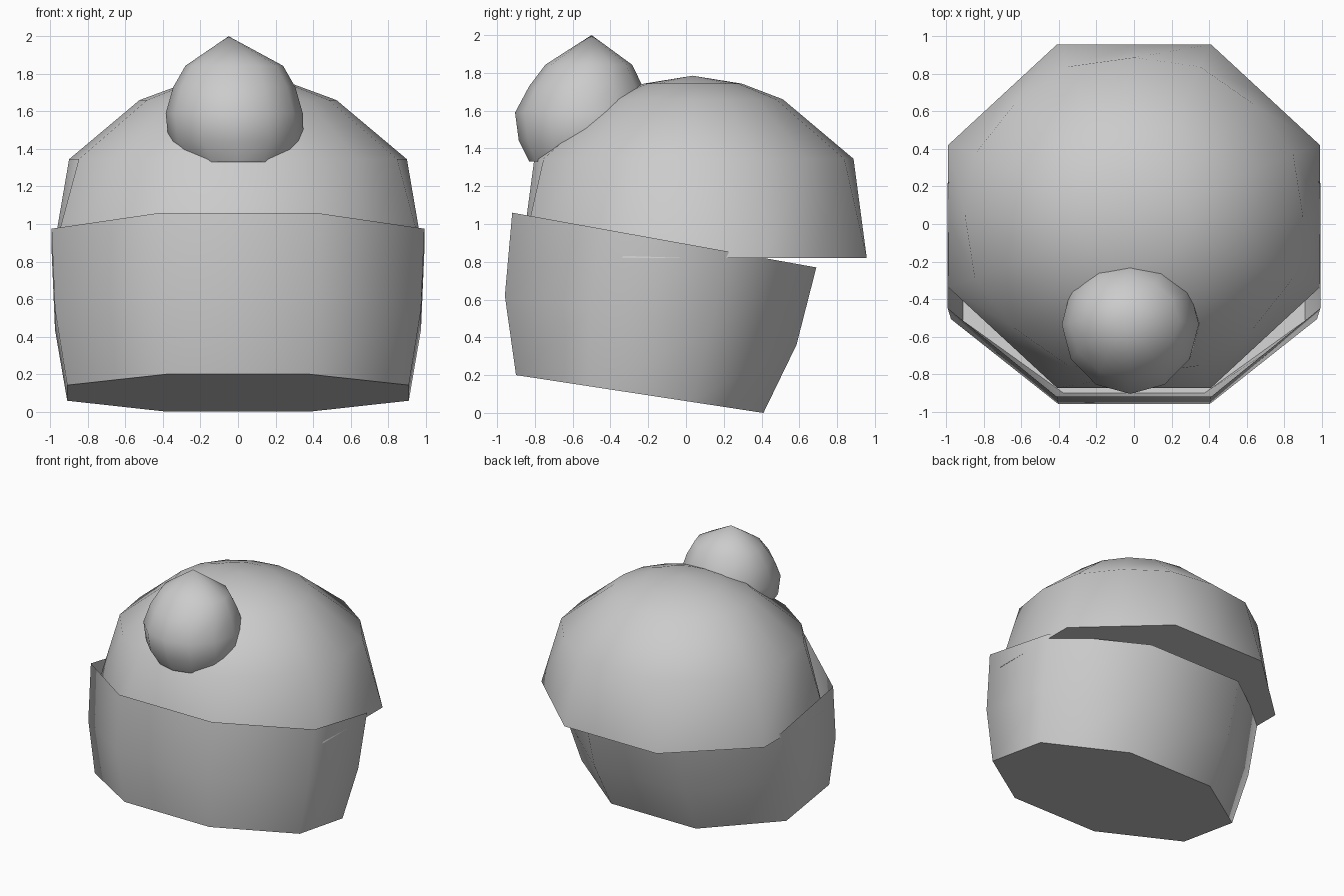
import bpy, bmesh, math

if "Cube" in bpy.data.objects:
    bpy.data.objects.remove(bpy.data.objects["Cube"])


def loft(name, rings, n, start=False, end=False, tip=None, angle=45):
    """Join rings (cx, cy, z, half_x, half_y, corner_scale, slope_along_y)."""
    bm = bmesh.new()
    step = 2 * math.pi / n
    loops = []
    for cx, cy, z, hx, hy, corner, slope in rings:
        loop = []
        for i in range(n):
            # 8-sided rings have a flat side facing each axis
            a = (i + (0.5 if n == 8 else 0)) * step
            k = corner if (n == 8 or i % 2) else 1.0
            dy = hy * k * math.sin(a)
            loop.append(bm.verts.new((cx + hx * k * math.cos(a), cy + dy, z + slope * dy)))
        loops.append(loop)
    for a, b in zip(loops, loops[1:]):
        for i in range(n):
            j = (i + 1) % n
            bm.faces.new((a[i], a[j], b[j], b[i]))
    if start:
        bm.faces.new(loops[0][::-1])
    if tip:
        t = bm.verts.new(tip)
        for i in range(n):
            bm.faces.new((loops[-1][i], loops[-1][(i + 1) % n], t))
    elif end:
        bm.faces.new(loops[-1])
    bm.normal_update()
    mesh = bpy.data.meshes.new(name)
    bm.to_mesh(mesh)
    bm.free()
    ob = bpy.data.objects.new(name, mesh)
    bpy.context.collection.objects.link(ob)
    bpy.context.view_layer.objects.active = ob
    ob.select_set(True)
    bpy.ops.object.shade_smooth_by_angle(angle=math.radians(angle))
    ob.select_set(False)
    return ob


OCT = 1 / math.cos(math.pi / 8)

# Tilted open bowl with a flat floor
loft("lower_bowl", [
    (0, -0.245, 0.10, 0.91, 0.655, OCT, -0.153),
    (0, -0.187, 0.49, 0.975, 0.772, OCT, -0.168),
    (0, -0.115, 0.915, 0.993, 0.805, OCT, -0.18),
], 8, start=True, angle=60)

# Dome: octagonal rim rounding off towards the crown
loft("dome", [
    (0, 0.042, 0.82, 0.99, 0.915, OCT, 0),
    (0, 0.042, 1.345, 0.90, 0.845, 1.02, 0),
    (0, 0.038, 1.66, 0.525, 0.475, 1.0, 0),
    (0, 0.036, 1.743, 0.30, 0.26, 1.0, 0),
], 16, start=True, tip=(0, 0.035, 1.785))

# Pointed ball set into the front of the dome
loft("ball", [
    (0.00, -0.56, 1.33, 0.27, 0.27, 1.0, 0),
    (-0.01, -0.53, 1.44, 0.36, 0.355, 1.0, 0),
    (-0.02, -0.535, 1.59, 0.365, 0.37, 1.0, 0),
    (-0.02, -0.53, 1.73, 0.325, 0.30, 1.0, 0),
    (-0.02, -0.515, 1.843, 0.26, 0.23, 1.0, 0),
], 12, start=True, tip=(-0.05, -0.50, 2.0))
